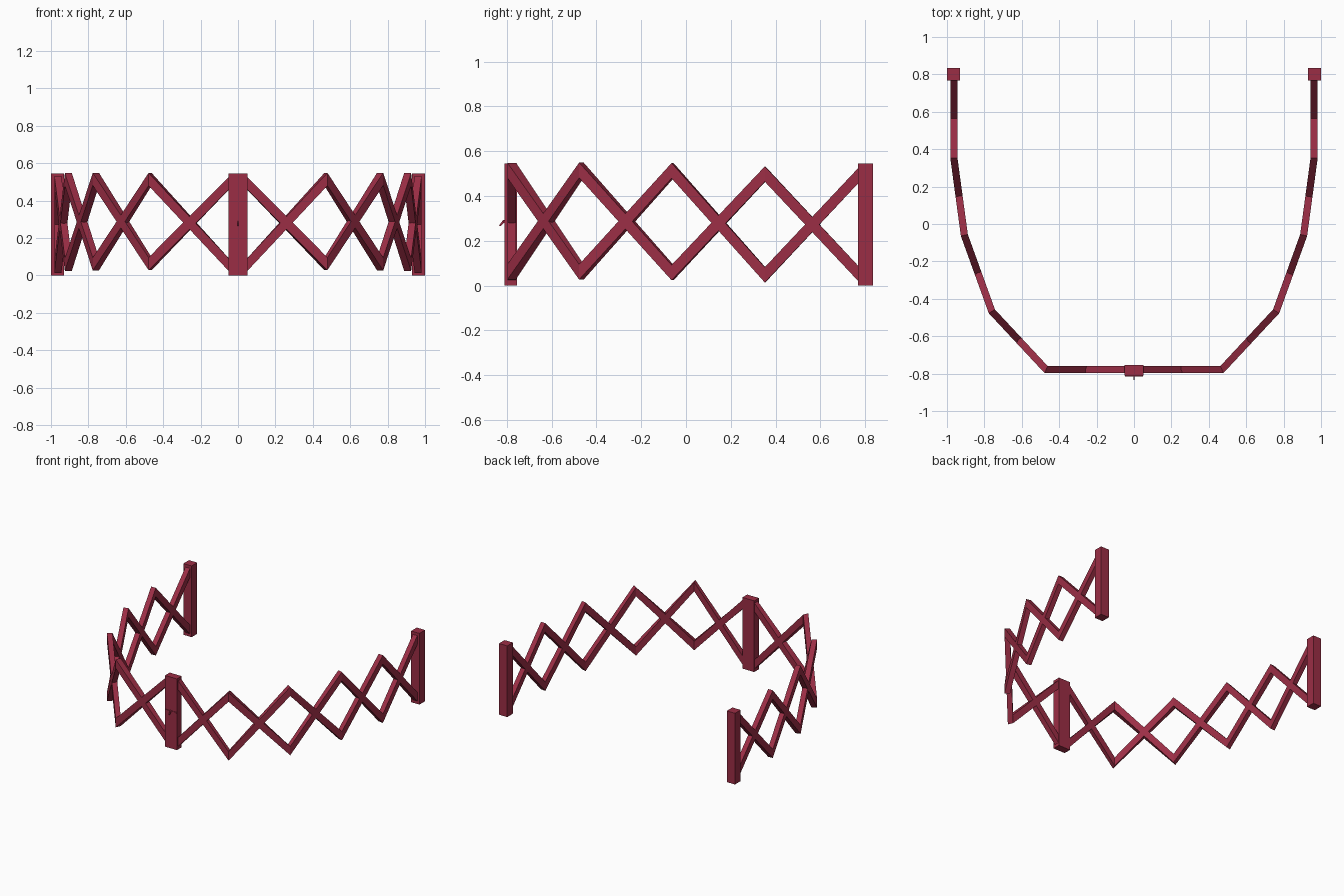
import bpy, bmesh
from mathutils import Vector

if "Cube" in bpy.data.objects:
    bpy.data.objects.remove(bpy.data.objects["Cube"])

red = bpy.data.materials.new("dark red paint")
red.diffuse_color = (0.33, 0.027, 0.06, 1)
red.use_nodes = True
red.node_tree.nodes["Principled BSDF"].inputs["Base Color"].default_value = red.diffuse_color


def finish(name, bm):
    bmesh.ops.recalc_face_normals(bm, faces=bm.faces)
    me = bpy.data.meshes.new(name)
    bm.to_mesh(me)
    bm.free()
    me.materials.append(red)
    ob = bpy.data.objects.new(name, me)
    bpy.context.collection.objects.link(ob)
    return ob


def box(name, lo, hi):
    bm = bmesh.new()
    bmesh.ops.create_cube(bm, size=1)
    for v in bm.verts:
        v.co = [a + (c + 0.5) * (b - a) for c, a, b in zip(v.co, lo, hi)]
    return finish(name, bm)


def zigzag(name, points, side, depth=0.038, tall=0.068):
    """Square bar along the points, mitred in plan, with pointed chevron tips."""
    bm = bmesh.new()
    rings = []
    pts = [Vector((p[0] * side, p[1], p[2])) for p in points]
    for i, p in enumerate(pts):
        dirs = []
        if i > 0:
            dirs.append((p - pts[i - 1]).xy.normalized())
        if i < len(pts) - 1:
            dirs.append((pts[i + 1] - p).xy.normalized())
        d = sum(dirs, Vector((0, 0))).normalized()
        n = Vector((-d.y, d.x, 0)) * (depth / 2 / d.dot(dirs[0]))
        up = Vector((0, 0, tall / 2))
        rings.append([bm.verts.new(p + q) for q in (n + up, n - up, -n - up, -n + up)])
    for a, b in zip(rings, rings[1:]):
        for k in range(4):
            j = (k + 1) % 4
            bm.faces.new((a[k], a[j], b[j], b[k]))
    bm.faces.new(rings[0])
    bm.faces.new(rings[-1])
    return finish(name, bm)


# Joints of the gate: x, y, low z, high z
joints = [(0.035, -0.778, 0.042, 0.507), (0.47, -0.778, 0.062, 0.514),
          (0.76, -0.467, 0.061, 0.515), (0.907, -0.06, 0.058, 0.513),
          (0.963, 0.353, 0.048, 0.498), (0.963, 0.785, 0.037, 0.508)]

# Two crossing zigzag bars on each side, and an end post
for side, label in ((1, "right"), (-1, "left")):
    for start in (0, 1):
        path = [(j[0], j[1], j[2 + (i + start) % 2]) for i, j in enumerate(joints)]
        zigzag(f"{label}_lattice_bar_{start + 1}", path, side)
    xs = sorted((0.93 * side, 1.0 * side))
    box(f"{label}_end_post", (xs[0], 0.767, 0), (xs[1], 0.835, 0.545))

# Middle post with its small latch
box("front_post", (-0.05, -0.811, 0), (0.05, -0.754, 0.545))
box("latch_bar", (-0.047, -0.815, 0.28), (0.047, -0.808, 0.289))
bm = bmesh.new()
section = [(-0.81, 0.292), (-0.817, 0.292), (-0.835, 0.268), (-0.829, 0.265), (-0.81, 0.284)]
bottom = bm.faces.new([bm.verts.new((-0.004, y, z)) for y, z in section])
ext = bmesh.ops.extrude_face_region(bm, geom=[bottom], use_keep_orig=True)
for v in ext["geom"]:
    if isinstance(v, bmesh.types.BMVert):
        v.co.x += 0.008
finish("latch_hook", bm)
